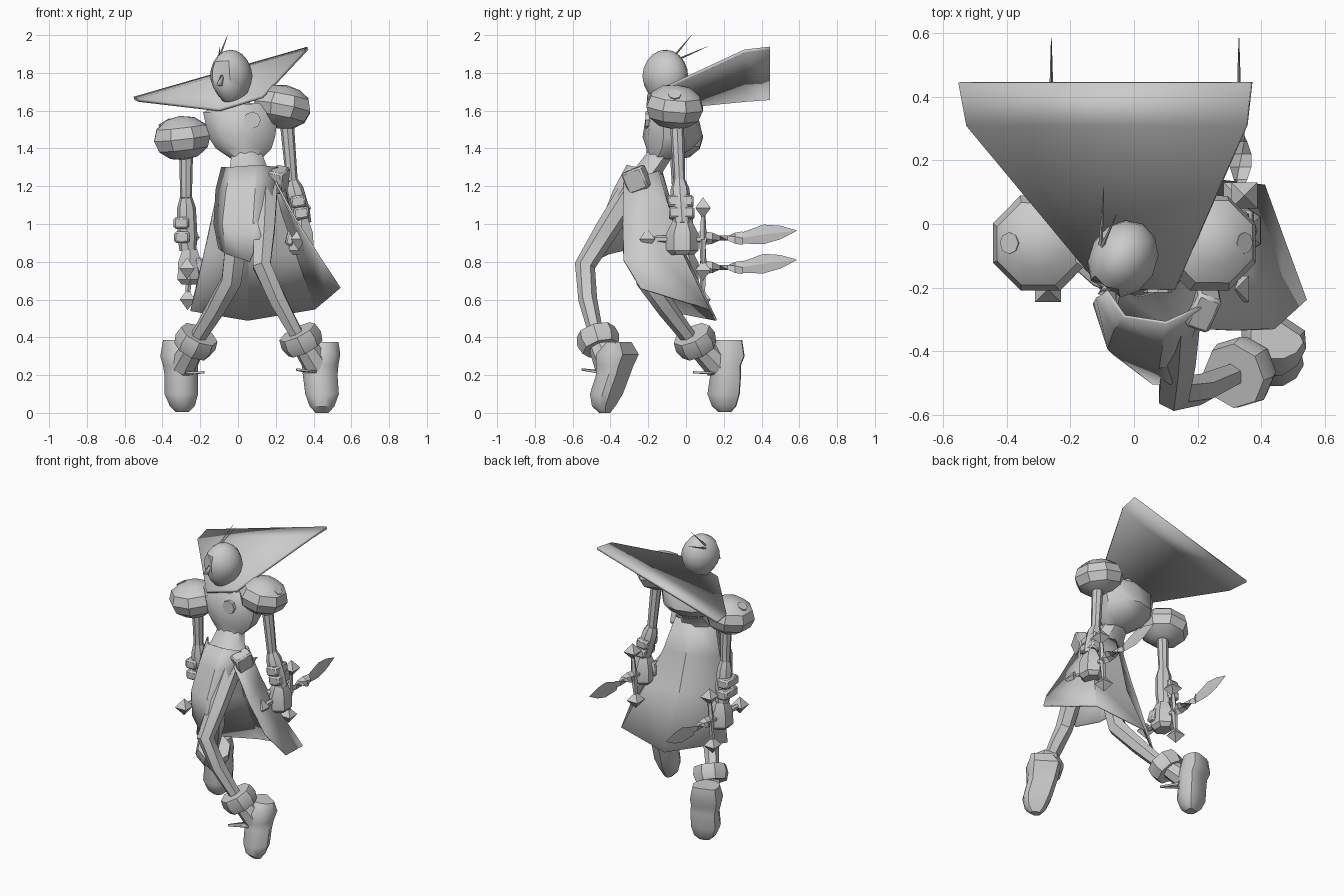
import bpy, bmesh, math
from mathutils import Vector as V, Matrix, Euler

if "Cube" in bpy.data.objects:
    bpy.data.objects.remove(bpy.data.objects["Cube"])

grey = bpy.data.materials.new("light grey")
grey.diffuse_color = (0.6, 0.6, 0.6, 1)
grey.use_nodes = True
grey.node_tree.nodes["Principled BSDF"].inputs["Base Color"].default_value = grey.diffuse_color


def finish(name, bm, angle=38, thick=0):
    bmesh.ops.recalc_face_normals(bm, faces=bm.faces)
    me = bpy.data.meshes.new(name)
    bm.to_mesh(me)
    bm.free()
    me.materials.append(grey)
    me.shade_smooth()
    me.set_sharp_from_angle(angle=math.radians(angle))
    ob = bpy.data.objects.new(name, me)
    bpy.context.collection.objects.link(ob)
    if thick:
        m = ob.modifiers.new("thickness", 'SOLIDIFY')
        m.thickness, m.offset = thick, 0
    return ob


def skin(name, rings, angle=38):
    """Join closed rings of points and cap both ends."""
    bm = bmesh.new()
    vs = [[bm.verts.new(p) for p in r] for r in rings]
    n = len(vs[0])
    for a, b in zip(vs, vs[1:]):
        for i in range(n):
            bm.faces.new((a[i], a[(i + 1) % n], b[(i + 1) % n], b[i]))
    bm.faces.new(vs[0])
    bm.faces.new(vs[-1])
    return finish(name, bm, angle)


def loft(name, sections, n=8, angle=38, flat=None):
    """Stack horizontal ellipses (x, y, z, rx, ry); flat = direction of a flattened side."""
    rings = []
    for x, y, z, rx, ry in sections:
        ring = []
        for i in range(n):
            a = (i + .5) * math.tau / n
            p = V((rx * math.cos(a), ry * math.sin(a), 0))
            if flat:
                f = V(flat).normalized()
                p -= f * max(0, p.dot(f) - .62 * ry)
            ring.append(p + V((x, y, z)))
        rings.append(ring)
    return skin(name, rings, angle)


def tube(name, path, n=6):
    """Sweep a polygon along (x, y, z, radius) points."""
    pts = [V(p[:3]) for p in path]
    rings = []
    for k, p in enumerate(path):
        d = (pts[min(k + 1, len(pts) - 1)] - pts[max(k - 1, 0)]).normalized()
        u = d.cross(V((1, 0, 0))).normalized()
        w = d.cross(u)
        rings.append([pts[k] + p[3] * (u * math.cos(i * math.tau / n) + w * math.sin(i * math.tau / n))
                      for i in range(n)])
    return skin(name, rings)


def sheet(name, rows, thick=.01, angle=30):
    bm = bmesh.new()
    vs = [[bm.verts.new(p) for p in r] for r in rows]
    for a, b in zip(vs, vs[1:]):
        for i in range(len(a) - 1):
            bm.faces.new((a[i], a[i + 1], b[i + 1], b[i]))
    return finish(name, bm, angle, thick)


def ball(name, loc, size, rot=(0, 0, 0), u=8, v=6, shape=None, angle=42):
    bm = bmesh.new()
    bmesh.ops.create_uvsphere(bm, u_segments=u, v_segments=v, radius=1)
    if shape:
        for vert in bm.verts:
            shape(vert.co)
    M = Matrix.LocRotScale(V(loc), Euler([math.radians(a) for a in rot]), V(size))
    bmesh.ops.transform(bm, matrix=M, verts=bm.verts)
    return finish(name, bm, angle)


def box(name, loc, size, rot=(0, 0, 0)):
    bm = bmesh.new()
    bmesh.ops.create_cube(bm, size=1)
    M = Matrix.LocRotScale(V(loc), Euler([math.radians(a) for a in rot]), V(size))
    bmesh.ops.transform(bm, matrix=M, verts=bm.verts)
    bmesh.ops.bevel(bm, geom=bm.edges[:], offset=.01, segments=1, affect='EDGES')
    return finish(name, bm)


# Head: egg with long jaw and a flattened, slightly hollow face turned to one side
def egg(co):
    if co.z < 0:
        co.x *= 1 + .22 * co.z
        co.y *= 1 + .2 * co.z
    co.y = max(co.y, -.86)
    if co.y < -.8 and abs(co.x) < .4 and -.1 < co.z < .5:
        co.y = -.74


ball("head", (-.035, -.11, 1.775), (.107, .127, .148), (0, -4, -30), 12, 10, egg, 35)
sheet("nose", [[(-.083, -.19, 1.79), (-.108, -.222, 1.735)], [(-.095, -.185, 1.735), (-.085, -.2, 1.73)]], .014)
tube("hair_spike_up", [(-.10, -.07, 1.88, .007), (-.055, .03, 2.0, .0008)], 4)
tube("hair_spike_back", [(-.105, -.07, 1.86, .007), (-.095, .115, 1.94, .0008)], 4)
tube("neck", [(.02, -.09, 1.56, .07), (-.02, -.10, 1.70, .06)], 8)

# Wide slanted collar sheet
sheet("collar", [[(-.55, .445, 1.665), (.37, .445, 1.93)],
                 [(-.525, .31, 1.655), (.355, .31, 1.915)],
                 [(-.10, -.20, 1.605), (.13, -.205, 1.675)]], .018, 5)
loft("collar_root", [(.03, -.12, 1.60, .13, .085), (.03, -.13, 1.635, .08, .065)], 8)

# Torso
loft("chest", [(.02, -.08, 1.64, .13, .10), (.015, -.075, 1.59, .21, .135),
               (.02, -.07, 1.46, .185, .16), (.03, -.09, 1.40, .155, .12),
               (.045, -.13, 1.345, .085, .08)], 10)
loft("waist", [(.045, -.13, 1.38, .085, .08), (.055, -.18, 1.31, .105, .085),
               (.075, -.23, 1.25, .14, .10), (.07, -.25, 1.10, .14, .10)], 8)
tube("chest_badge", [(.075, -.18, 1.55, .045), (.075, -.215, 1.55, .045)], 8)
box("belt_clasp", (.215, -.26, 1.235), (.08, .12, .12), (20, 12, -20))

# Shoulder pads with a small round stud on the upper outer side
for name, c, tilt, stud, nrm in (
        ("left", (-.295, -.06, 1.455), -7, (-.39, -.06, 1.537), (-.52, 0, .86)),
        ("right", (.235, -.06, 1.62), 12, (.345, -.06, 1.683), (.68, 0, .74))):
    ball(name + "_shoulder_pad", c, (.162, .162, .118), (0, tilt, 22.5), 8, 6, None, 30)
    s, d = V(stud), V(nrm)
    tube(name + "_pad_stud", [(*(s - d * .02), .034), (*(s + d * .006), .034)], 8)

# Arms, bracers, hands
arms = {"left": [(-.275, -.05, 1.42), (-.275, -.04, 1.14), (-.265, -.02, .86), (-.255, -.02, .765)],
        "right": [(.255, -.05, 1.58), (.285, -.035, 1.23), (.345, -.02, 1.0), (.335, -.02, .92)]}
for name, (sh, el, wr, hand) in arms.items():
    side = -1 if name == "left" else 1
    tube(name + "_upper_arm", [(*sh, .038), (*el, .031)], 8)
    e, w = V(el), V(wr)
    tube(name + "_forearm", [(*el, .033), (*e.lerp(w, .2), .05), (*e.lerp(w, .7), .053), (*wr, .045)], 8)
    for t in (.48, .75):
        p = e.lerp(w, t) + V((-.03 if side < 0 else .005, 0, 0))
        box(name + "_bracer", p, (.08, .135, .062), (0, -8 if side > 0 else 0, 0))
    # fist: tapered block with a thumb
    x, y, z = hand
    loft(name + "_fist", [(x, y, z + .10, .045, .05), (x, y, z + .03, .072, .085),
                          (x, y, z - .06, .075, .085), (x, y, z - .085, .05, .06)], 6)
    box(name + "_thumb", (x - side * .055, y - .03, z + .01), (.045, .06, .09), (0, side * 15, 0))

    # Dagger: pommel, grip, cross guard with diamond ends, twisted shank, wavy blade
    ball(name + "_pommel", (x - .015, -.205, z), (.058, .058, .058), (0, 0, 45), 4, 2)
    tube(name + "_grip", [(x - .015, -.2, z, .018), (x, .11, z, .018)], 6)
    for s in (-1, 1):
        ball(name + "_guard_diamond", (x + .012 * s, .09, z + .165 * s), (.058, .058, .056), (0, 0, 45), 4, 2)
        tube(name + "_guard_bar", [(x, .09, z, .02), (x + .012 * s, .09, z + .15 * s, .012)], 5)
    rings = []
    for k in range(6):
        a = k * math.pi / 5
        rings.append([(x + r * math.sin(a + b), .1 + .04 * k, z + .005 + r * math.cos(a + b))
                      for r, b in ((.036, 0), (.014, math.pi / 2), (.036, math.pi), (.014, -math.pi / 2))])
    skin(name + "_twisted_shank", rings, 10)
    rings = [[(x - .005 + dx, yy, z + dz + dv) for dx, dv in ((t, 0), (0, h), (-t, 0), (0, -h))]
             for yy, dz, h, t in ((.29, .005, .028, .008), (.41, .025, .052, .006),
                                  (.50, .035, .036, .004), (.585, .045, .002, .001))]
    skin(name + "_blade", rings, 10)

# Coat tail wrapped round the back, and front tabard
sheet("coat_tail", [
    [(.20, -.33, 1.22), (.235, -.24, 1.25), (.18, -.15, 1.28), (.05, -.13, 1.28), (-.08, -.21, 1.26)],
    [(.32, -.335, 1.0), (.28, -.19, 1.05), (.23, -.09, 1.07), (.05, -.07, 1.07), (-.13, -.19, 1.07)],
    [(.44, -.33, .81), (.36, -.14, .83), (.31, -.02, .84), (.055, -.01, .85), (-.175, -.15, .86)],
    [(.54, -.24, .66), (.47, -.05, .60), (.41, .12, .55), (.05, .16, .49), (-.25, -.10, .54)]])
sheet("tabard", [
    [(-.085, -.21, 1.30), (-.03, -.29, 1.30), (.10, -.31, 1.31), (.21, -.26, 1.30)],
    [(-.115, -.23, 1.18), (-.06, -.33, 1.18), (.09, -.38, 1.18), (.19, -.33, 1.2)],
    [(-.125, -.25, 1.0), (-.08, -.39, 1.0), (.08, -.45, 1.0), (.16, -.42, 1.02)],
    [(-.10, -.28, .87), (-.06, -.41, .84), (.06, -.50, .80), (.12, -.50, .93)]])

# Legs
tube("right_leg", [(.15, -.26, 1.22, .07), (.14, -.42, .97, .062), (.125, -.535, .78, .055),
                   (.21, -.52, .60, .05), (.335, -.465, .37, .036)], 6)
tube("left_leg", [(.01, -.24, 1.2, .07), (-.01, -.23, .9, .065), (-.035, -.205, .70, .06),
                  (-.12, -.10, .55, .052), (-.25, .06, .34, .038)], 6)

# Ankle cuffs: tilted octagonal rings, with insteps running into the boots
for name, c, d, foot in (("right", (.335, -.465, .385), (.05, .03, -.1), (.42, -.41, .25)),
                         ("left", (-.225, .05, .375), (-.05, .05, -.1), (-.29, .17, .25))):
    a, d = V(c), V(d).normalized() * .05
    tube(name + "_ankle_cuff", [(*(a - d), .105), (*a, .115), (*(a + d), .10)], 8)
    tube(name + "_instep", [(*a, .06), (*foot, .075)], 8)

# Boots hang toe-down with a flat sole facing back, heel at the top
loft("right_boot", [(.45, -.355, .375, .085, .07), (.44, -.36, .31, .105, .12), (.435, -.375, .25, .1, .105),
                    (.435, -.385, .20, .095, .095), (.445, -.42, .10, .092, .092),
                    (.445, -.435, .035, .068, .065), (.445, -.43, 0, .035, .03)], 12, 35, (.55, .83, 0))
loft("left_boot", [(-.315, .23, .385, .085, .09), (-.315, .225, .30, .1, .115), (-.305, .215, .25, .095, .1),
                   (-.30, .22, .20, .092, .095), (-.30, .21, .10, .092, .1),
                   (-.295, .21, .035, .068, .075), (-.295, .21, .005, .035, .04)], 12, 35, (-.3, .95, 0))
for name, a, b in (("right", (.40, -.44, .215), (.31, -.55, .23)), ("left", (-.28, .16, .21), (-.18, .04, .215))):
    a, b = V(a), V(b)
    s = (b - a).cross(V((0, 0, 1))).normalized() * .04
    sheet(name + "_boot_spur", [[a - s, a + s], [b - s * .1, b + s * .1]], .012)
